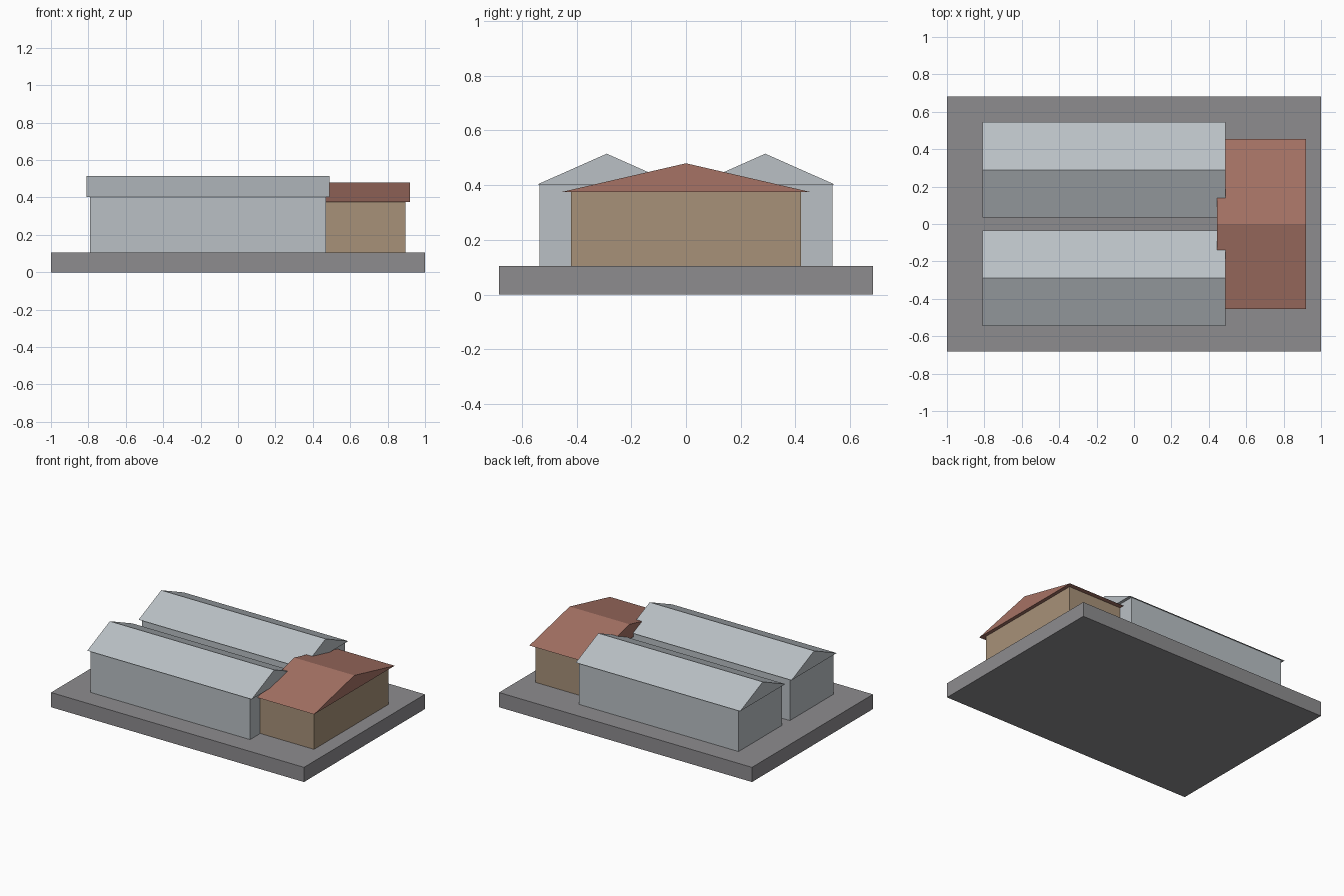
import bpy
import bmesh

cube = bpy.data.objects.get("Cube")
if cube:
    bpy.data.objects.remove(cube, do_unlink=True)


def material(name, r, g, b):
    m = bpy.data.materials.new(name)
    m.use_nodes = True
    m.diffuse_color = (r, g, b, 1)
    m.node_tree.nodes["Principled BSDF"].inputs["Base Color"].default_value = (r, g, b, 1)
    return m


def extrude_x(name, profile, x0, x1, mat):
    """Sweep a closed (y, z) profile along x into a flat-faced solid."""
    bm = bmesh.new()
    face = bm.faces.new([bm.verts.new((x0, y, z)) for y, z in profile])
    swept = bmesh.ops.extrude_face_region(bm, geom=[face])
    verts = [g for g in swept["geom"] if isinstance(g, bmesh.types.BMVert)]
    bmesh.ops.translate(bm, vec=(x1 - x0, 0, 0), verts=verts)
    bmesh.ops.recalc_face_normals(bm, faces=bm.faces)
    mesh = bpy.data.meshes.new(name)
    bm.to_mesh(mesh)
    bm.free()
    mesh.materials.append(mat)
    obj = bpy.data.objects.new(name, mesh)
    bpy.context.collection.objects.link(obj)
    return obj


def block(name, x0, x1, y, half, z0, z1, mat):
    extrude_x(name, [(y - half, z0), (y + half, z0), (y + half, z1), (y - half, z1)], x0, x1, mat)


def gable_roof(name, x0, x1, y, half, eave, ridge, mat):
    extrude_x(name, [(y - half, eave), (y + half, eave), (y, ridge)], x0, x1, mat)


asphalt = material("asphalt grey", 0.27, 0.265, 0.275)
metal = material("pale metal", 0.49, 0.53, 0.56)
tan = material("tan wall", 0.39, 0.285, 0.19)
brick = material("brick red", 0.38, 0.17, 0.13)

BASE_TOP = 0.105

# Ground slab
block("ground_slab", -1, 1, 0, 0.683, 0, BASE_TOP, asphalt)

# Two parallel halls
for side, y in (("front", -0.29), ("back", 0.29)):
    block(side + "_hall_walls", -0.79, 0.47, y, 0.245, BASE_TOP, 0.402, metal)
    gable_roof(side + "_hall_roof", -0.81, 0.49, y, 0.255, 0.402, 0.515, metal)

# End building joining the halls
block("end_building_walls", 0.47, 0.895, 0, 0.42, BASE_TOP, 0.375, tan)
gable_roof("end_building_roof", 0.445, 0.92, 0, 0.455, 0.375, 0.48, brick)
